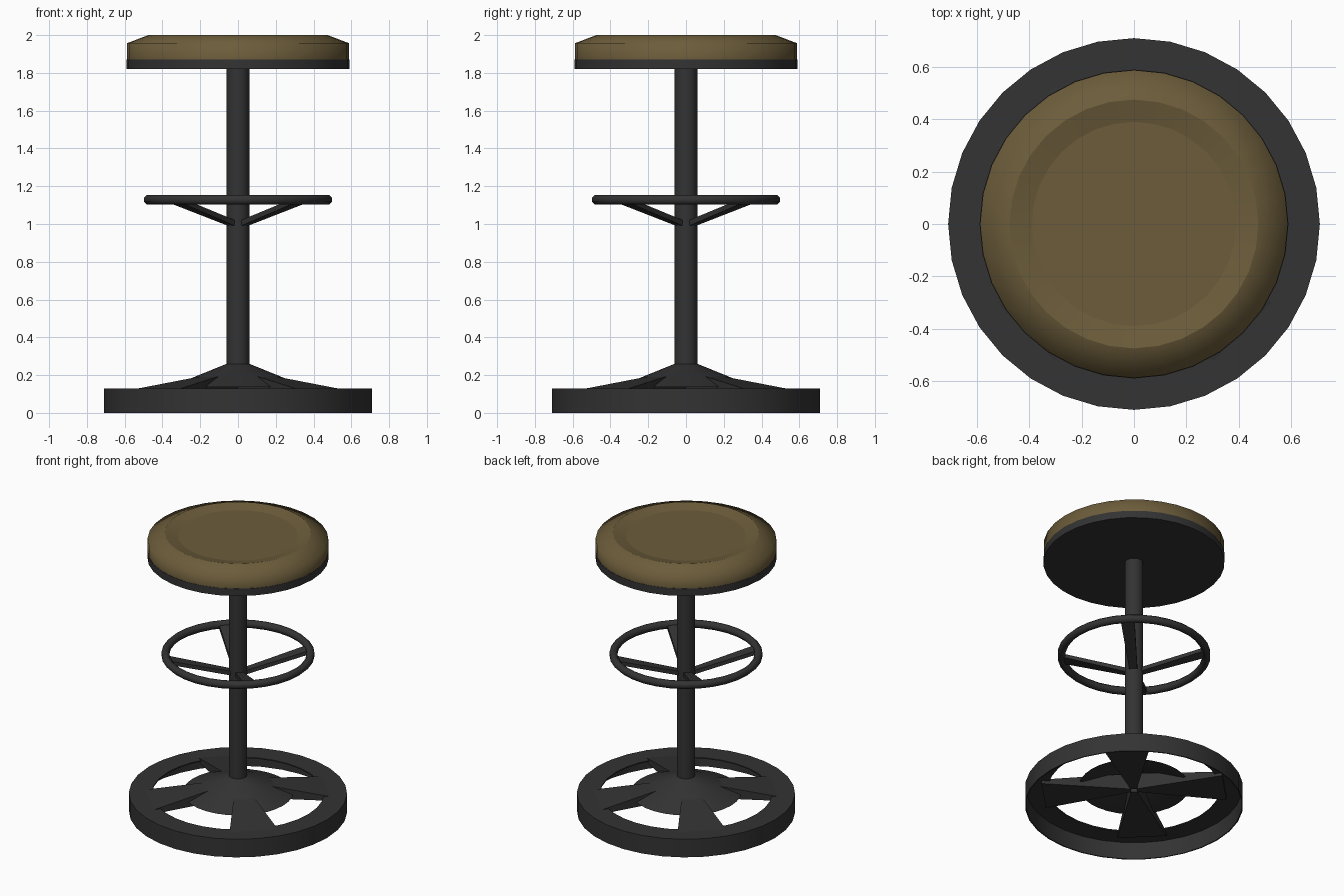
import bpy, bmesh, math
from mathutils import Matrix, Vector

if "Cube" in bpy.data.objects:
    bpy.data.objects.remove(bpy.data.objects["Cube"])

def material(name, rgb):
    m = bpy.data.materials.new(name)
    m.diffuse_color = (*rgb, 1)
    m.use_nodes = True
    m.node_tree.nodes["Principled BSDF"].inputs["Base Color"].default_value = m.diffuse_color
    return m

BLACK = material("black metal", (0.033, 0.033, 0.033))
BROWN = material("olive brown leather", (0.15, 0.108, 0.043))
N = 32

def finish(name, bm, mat, angle=35):
    bmesh.ops.recalc_face_normals(bm, faces=bm.faces)
    me = bpy.data.meshes.new(name)
    bm.to_mesh(me)
    bm.free()
    me.materials.append(mat)
    ob = bpy.data.objects.new(name, me)
    bpy.context.collection.objects.link(ob)
    if angle:
        bpy.ops.object.select_all(action='DESELECT')
        ob.select_set(True)
        bpy.context.view_layer.objects.active = ob
        bpy.ops.object.shade_smooth_by_angle(angle=math.radians(angle))
    return ob

def lathe(name, profile, mat, n=N, closed=False, angle=35, sharp_z=None):
    """Turn (radius, z) points round the z axis; open ends get caps."""
    bm = bmesh.new()
    rings = [[bm.verts.new((r * math.cos(2 * math.pi * i / n),
                            r * math.sin(2 * math.pi * i / n), z)) for i in range(n)]
             for r, z in profile]
    pairs = list(zip(rings, rings[1:])) + ([(rings[-1], rings[0])] if closed else [])
    for a, b in pairs:
        for i in range(n):
            j = (i + 1) % n
            bm.faces.new((a[i], a[j], b[j], b[i]))
    if not closed:
        bm.faces.new(rings[0])
        bm.faces.new(rings[-1])
    if sharp_z:
        # smooth all over except round the chosen heights
        for f in bm.faces:
            f.smooth = True
        for e in bm.edges:
            z0, z1 = (v.co.z for v in e.verts)
            e.smooth = not (abs(z0 - z1) < 1e-5 and any(abs(z0 - s) < 1e-4 for s in sharp_z))
        angle = None
    return finish(name, bm, mat, angle)

def wedge(name, r0, r1, w0, w1, top, bottom, turn, mat):
    """Tapered bar from radius r0 to r1; w = half widths, top/bottom = (inner z, outer z)."""
    bm = bmesh.new()
    v = [bm.verts.new((r, s * w, z))
         for r, w, zs in ((r0, w0, (bottom[0], top[0])), (r1, w1, (bottom[1], top[1])))
         for z in zs for s in (-1, 1)]
    for f in ((0, 1, 3, 2), (4, 5, 7, 6), (0, 1, 5, 4), (2, 3, 7, 6), (0, 2, 6, 4), (1, 3, 7, 5)):
        bm.faces.new([v[i] for i in f])
    bmesh.ops.transform(bm, matrix=Matrix.Rotation(turn, 4, 'Z'), verts=bm.verts)
    return finish(name, bm, mat, None)

# base: hollow rim with a flange on top
lathe("base_rim", [(0.71, 0), (0.71, 0.13), (0.56, 0.13), (0.56, 0.122),
                   (0.702, 0.122), (0.702, 0)], BLACK, closed=True)

# hollow cone hub
lathe("base_hub", [(0.06, 0.26), (0.36, 0.138), (0.345, 0.136), (0.05, 0.25)],
      BLACK, closed=True)

# column
lathe("column", [(0.06, 0.22), (0.06, 1.83)], BLACK)

# foot ring
lathe("foot_ring", [(0.473 + 0.027 * math.cos(a), 1.128 + 0.027 * math.sin(a))
                    for a in (2 * math.pi * k / 8 + math.pi / 8 for k in range(8))],
      BLACK, closed=True, angle=60)

# four diagonal base spokes and foot ring struts
for k in range(4):
    turn = math.pi / 4 + k * math.pi / 2
    wedge(f"base_spoke_{k + 1}", 0.02, 0.59, 0.02, 0.16,
          (0.226, 0.129), (0.11, 0.10), turn, BLACK)
    wedge(f"foot_strut_{k + 1}", 0.03, 0.47, 0.025, 0.045,
          (1.015, 1.138), (0.985, 1.112), turn, BLACK)

# seat plate and dished cushion
lathe("seat_plate", [(0.59, 1.82), (0.59, 1.872)], BLACK)
lathe("seat_cushion", [(0.588, 1.87), (0.588, 1.957), (0.475, 2.0), (0.39, 1.98)],
      BROWN, sharp_z=(1.87, 2.0, 1.98))
